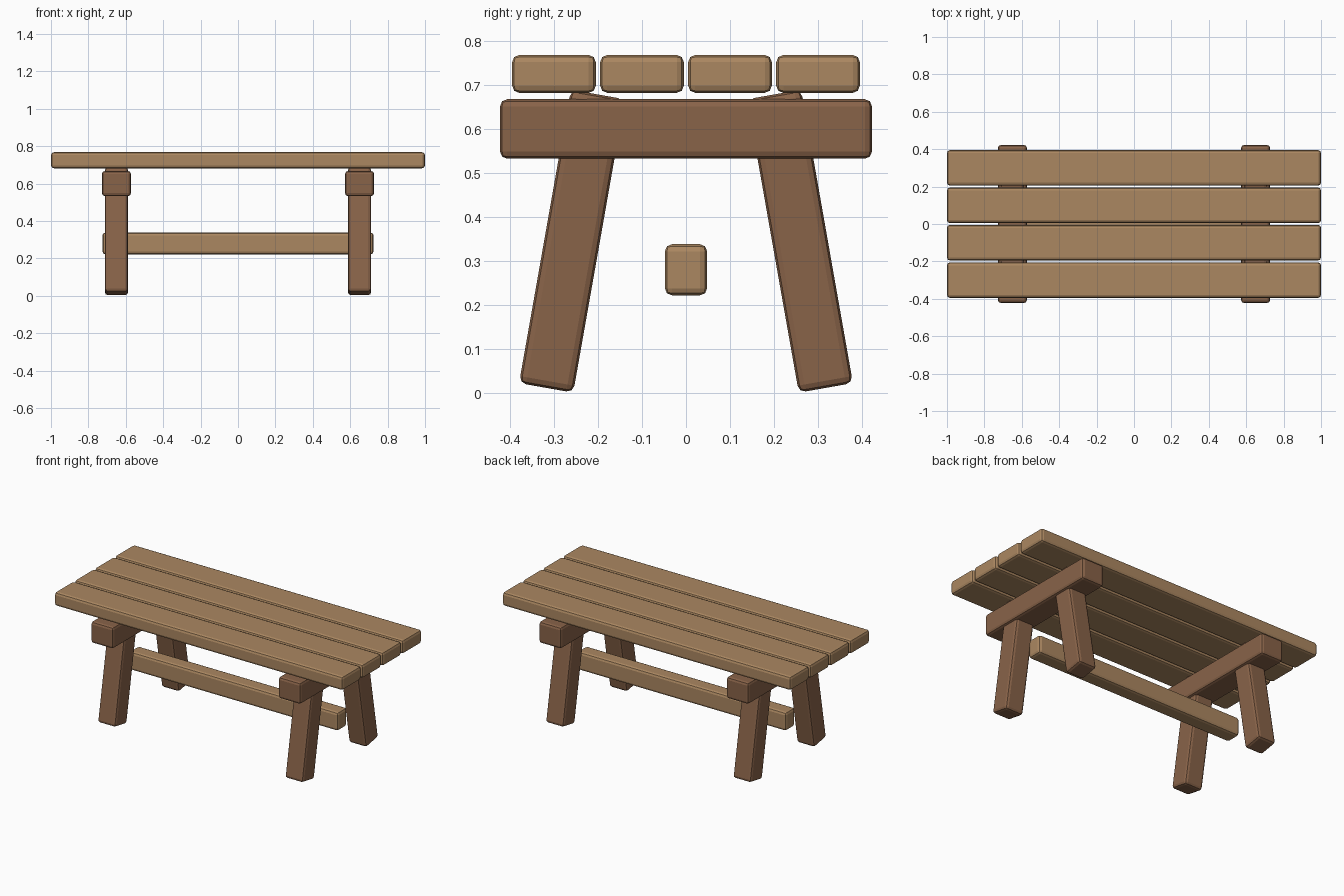
import bpy
import math

cube = bpy.data.objects.get("Cube")
if cube:
    bpy.data.objects.remove(cube, do_unlink=True)


def make_material(name, rgb):
    mat = bpy.data.materials.new(name)
    mat.use_nodes = True
    mat.diffuse_color = (*rgb, 1)
    bsdf = mat.node_tree.nodes["Principled BSDF"]
    bsdf.inputs["Base Color"].default_value = (*rgb, 1)
    bsdf.inputs["Roughness"].default_value = 0.8
    return mat


light_wood = make_material("light wood", (0.41, 0.245, 0.12))
dark_wood = make_material("dark wood", (0.25, 0.125, 0.066))


def timber(name, centre, size, mat, tilt=0.0):
    """A squared timber with softened edges, tilted about x."""
    bpy.ops.mesh.primitive_cube_add(size=1, location=centre)
    obj = bpy.context.object
    obj.name = name
    obj.scale = size
    bpy.ops.object.transform_apply(location=False, rotation=False, scale=True)
    obj.rotation_euler.x = tilt
    obj.data.materials.append(mat)
    bevel = obj.modifiers.new("soft edges", 'BEVEL')
    bevel.width = 0.016
    bevel.segments = 2
    return obj


# Table top: four long planks with narrow gaps
for i in range(4):
    timber(f"plank_{i + 1}", (0, (i - 1.5) * 0.2, 0.725), (2, 0.19, 0.086), light_wood)

# Long stretcher between the trestles
timber("stretcher", (0, 0, 0.28), (1.45, 0.096, 0.116), light_wood)

# Two trestles, each a cross beam on a pair of splayed legs
for side, x in (("left", 0.65), ("right", -0.65)):
    timber(f"{side}_cross_beam", (x, 0, 0.6), (0.155, 0.845, 0.135), dark_wood)
    for end, s in (("front", -1), ("back", 1)):
        timber(f"{side}_{end}_leg", (x, s * 0.259, 0.345), (0.124, 0.125, 0.677),
               dark_wood, tilt=s * math.radians(10))
